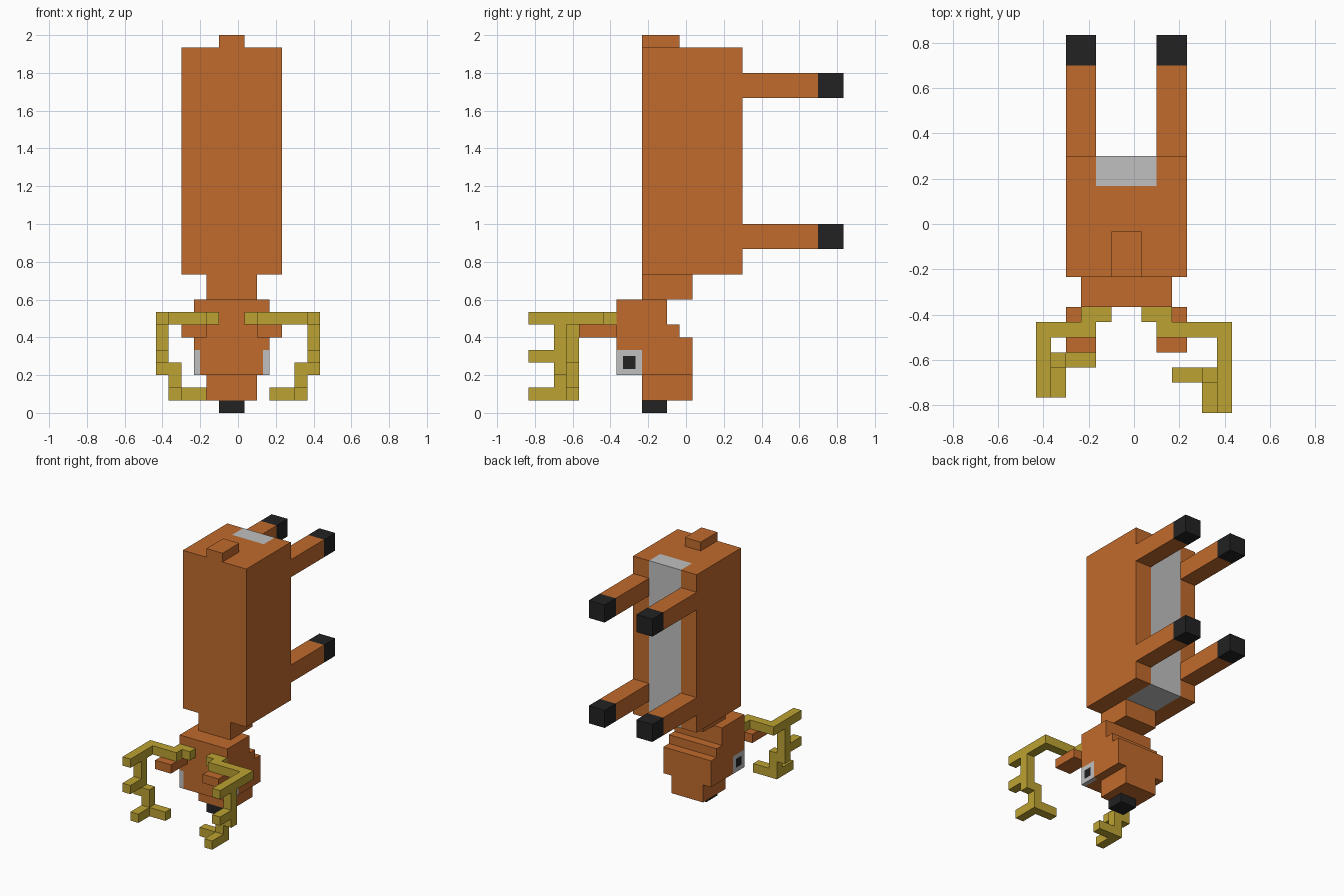
import bpy
import bmesh
from mathutils import Vector

if "Cube" in bpy.data.objects:
    bpy.data.objects.remove(bpy.data.objects["Cube"])

U = 1 / 15  # one block of the model; all sizes below are in blocks
MID = -0.5  # x of the animal's own centre plane


def material(name, rgb):
    m = bpy.data.materials.new(name)
    m.diffuse_color = (*rgb, 1)
    m.use_nodes = True
    m.node_tree.nodes["Principled BSDF"].inputs["Base Color"].default_value = m.diffuse_color
    return m


FUR = material("orange fur", (0.53, 0.145, 0.026))
PALE = material("pale grey", (0.53, 0.53, 0.53))
DARK = material("near black", (0.016, 0.016, 0.016))
GOLD = material("antler gold", (0.51, 0.365, 0.033))


def part(name, boxes, mats, cuts=(), rule=None):
    """Join boxes (x0,x1,y0,y1,z0,z1), cut along axis planes, colour faces by rule(centre, normal)."""
    bm = bmesh.new()
    for b in boxes:
        lo, hi = Vector(b[0::2]), Vector(b[1::2])
        new = bmesh.ops.create_cube(bm, size=1)["verts"]
        for v in new:
            v.co = Vector([(lo[i] + hi[i]) / 2 + v.co[i] * (hi[i] - lo[i]) for i in range(3)])
    for axis, pos in cuts:
        co, no = Vector(), Vector()
        co[axis], no[axis] = pos, 1
        bmesh.ops.bisect_plane(bm, geom=bm.verts[:] + bm.edges[:] + bm.faces[:],
                               plane_co=co, plane_no=no, dist=1e-5)
    bm.normal_update()
    if rule:
        for f in bm.faces:
            f.material_index = rule(f.calc_center_median(), f.normal)
    bmesh.ops.scale(bm, vec=(U, U, U), verts=bm.verts)
    me = bpy.data.meshes.new(name)
    bm.to_mesh(me)
    bm.free()
    for m in mats:
        me.materials.append(m)
    ob = bpy.data.objects.new(name, me)
    bpy.context.collection.objects.link(ob)
    return ob


# Body with pale belly that wraps onto both ends
def belly(c, n):
    if abs(c.x - MID) > 2:
        return 0
    if n.y > 0.5:
        return 1
    return int((n.z > 0.5 and c.y > 2.5) or (n.z < -0.5 and c.y > 0.5))


part("body", [(-4.5, 3.5, -3.5, 4.5, 11, 29)], [FUR, PALE],
     [(0, -2.5), (0, 1.5), (1, 0.5), (1, 2.5)], belly)
part("tail", [(-1.5, 0.5, -3.5, -0.5, 29, 30)], [FUR])
part("neck", [(-2.5, 1.5, -3.5, 0.5, 9, 11)], [FUR])

# Legs with dark hooves
for side, x in (("right", -4.5), ("left", 1.5)):
    for end, z in (("front", 13), ("rear", 25)):
        part(f"{end}_{side}_leg", [(x, x + 2, 4.5, 12.5, z, z + 2)], [FUR, DARK],
             [(1, 10.5)], lambda c, n: int(c.y > 10.5))


# Stepped head with eyes at the lower front corners
def eyes(c, n):
    if c.z > 5 or c.y > -3.5 or abs(c.x - MID) < 2.5:
        return 0
    pupil = abs(n.x) > 0.5 and -5 < c.y < -4 and 3.5 < c.z < 4.5
    return 2 if pupil else 1


part("head", [(-3.5, 2.5, -5.5, 0.5, 3, 6),
              (-3.5, 2.5, -5.5, -0.5, 6, 7),
              (-3.5, 2.5, -5.5, -1.5, 7, 9)], [FUR, PALE, DARK],
     [(0, -3), (0, 2), (1, -5), (1, -4), (1, -3.5), (2, 3.5), (2, 4.5), (2, 5)], eyes)
part("snout", [(-2.5, 1.5, -3.5, 0.5, 1, 3)], [FUR])
part("nose", [(-1.5, 0.5, -3.5, -1.5, 0, 1)], [DARK])
for side, x in (("right", -4.5), ("left", 1.5)):
    part(f"{side}_ear", [(x, x + 2, -8.5, -5.5, 6, 7)], [FUR])

# Antlers: same shape on both sides, the left one reaches one block further
for side, s, root, reach in (("right", -1, 1.5, 0), ("left", 1, 0.5, 1)):
    y = -9.5 - reach  # front of the hanging stem
    tip = -11.5 - reach
    shape = [(root, root + 2, -6.5, -5.5, 7, 8),      # root
             (root + 1, 6.5, -7.5, -6.5, 7, 8),       # outward beam
             (5.5, 6.5, tip, -7.5, 7, 8),             # forward beam
             (5.5, 6.5, y, y + 1, 3, 7),              # stem
             (5.5, 6.5, tip, y, 4, 5),                # middle prong
             (4.5, 5.5, y, y + 1, 1, 4),              # lower stem
             (4.5, 5.5, tip, y, 1, 2),                # lower prong
             (2.5, 4.5, y, y + 1, 1, 2)]              # inward prong
    boxes = [(min(s * a, s * b), max(s * a, s * b), *rest) for a, b, *rest in shape]
    part(f"{side}_antler", boxes, [GOLD])
